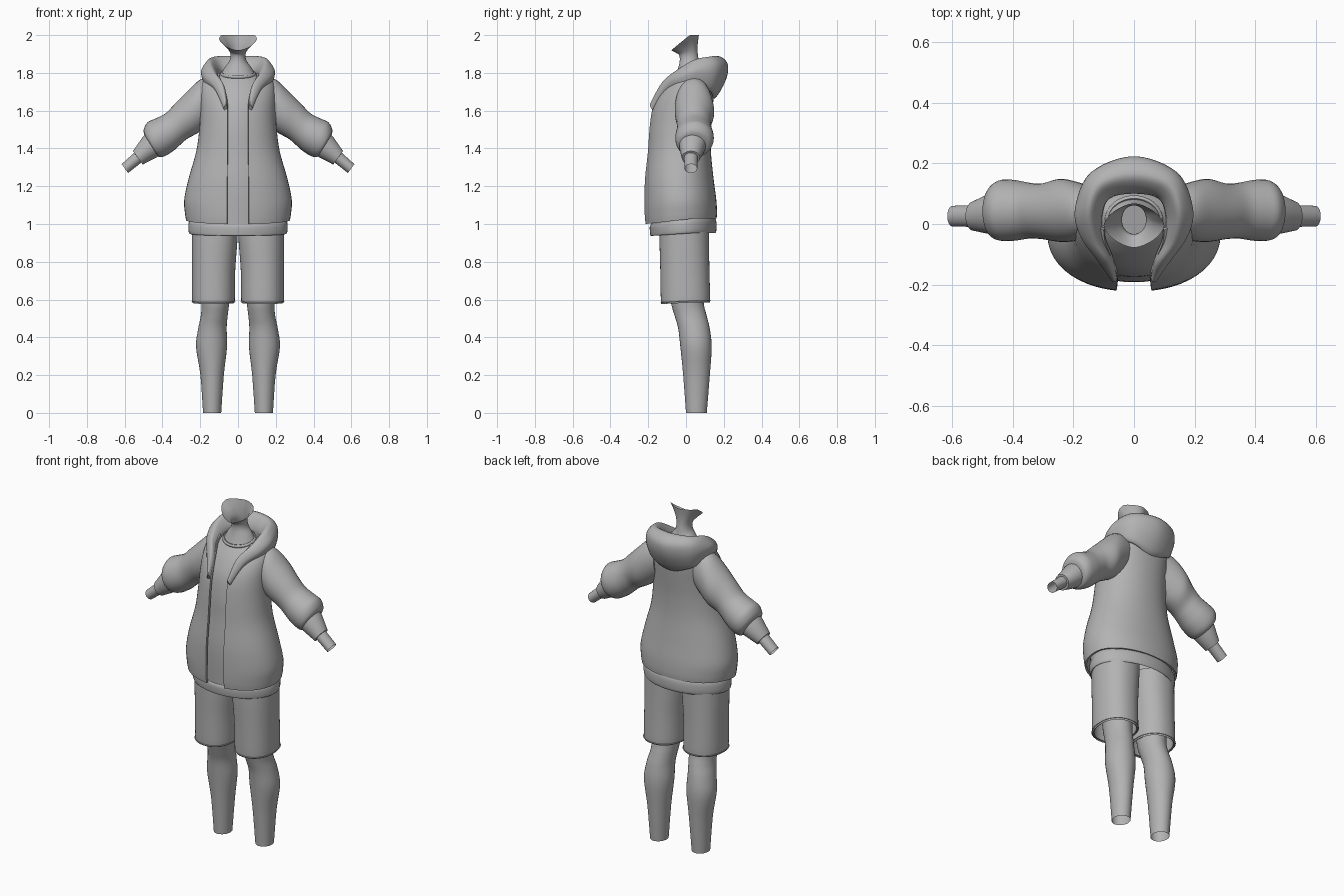
import bpy, math
from mathutils import Vector

grey = bpy.data.materials.new("plain_grey")
grey.diffuse_color = (0.45, 0.45, 0.45, 1)


def spow(v, e):
    return math.copysign(abs(v) ** e, v)


def ring(z, rx, yf, yb, tilt=0, cx=0, p=2.0, gap=0, n=48):
    """Horizontal oval from the front round to the front; tilt lifts the back, gap opens the front."""
    t0 = math.asin((gap / rx) ** (p / 2)) if gap else 0
    cy, ry = (yf + yb) / 2, (yb - yf) / 2
    pts = []
    for i in range(n + 1 if gap else n):
        t = t0 + (2 * math.pi - 2 * t0) * i / n
        y = -spow(math.cos(t), 2 / p)
        lift = tilt * min(1, (y + 1) * 0.75)
        pts.append(Vector((cx + rx * spow(math.sin(t), 2 / p), cy + ry * y, z + lift)))
    return pts


def limb_ring(tx, tz, bx, bz, cy, ry, n=32):
    """Oval across an arm, given its top and bottom points."""
    top, bot = Vector((tx, cy, tz)), Vector((bx, cy, bz))
    c, u, v = (top + bot) / 2, (top - bot) / 2, Vector((0, -ry, 0))
    return [c + u * math.cos(2 * math.pi * i / n) + v * math.sin(2 * math.pi * i / n) for i in range(n)]


def spline(pts, k, closed=False):
    """Smooth path through the points, k steps per span."""
    m, out = len(pts), []
    for i in range(m if closed else m - 1):
        q = [pts[j % m] if closed else pts[min(max(j, 0), m - 1)] for j in range(i - 1, i + 3)]
        for s in range(k):
            t = s / k
            out.append(0.5 * (2 * q[1] + (q[2] - q[0]) * t + (2 * q[0] - 5 * q[1] + 4 * q[2] - q[3]) * t * t
                              + (3 * q[1] - q[0] - 3 * q[2] + q[3]) * t ** 3))
    return out if closed else out + [pts[-1].copy()]


def smooth(rings, k=4):
    return [list(r) for r in zip(*[spline(col, k) for col in zip(*rings)])]


def finish(ob, mirror=False, thick=0, angle=45):
    ob.data.materials.append(grey)
    if thick:
        m = ob.modifiers.new("thickness", 'SOLIDIFY')
        m.thickness, m.offset = thick, -1
    if mirror:
        ob.modifiers.new("mirror", 'MIRROR')
    bpy.ops.object.select_all(action='DESELECT')
    ob.select_set(True)
    bpy.context.view_layer.objects.active = ob
    bpy.ops.object.convert(target='MESH')
    bpy.ops.object.shade_smooth_by_angle(angle=math.radians(angle))


def loft(name, rings, closed=True, caps=(), **kw):
    n = len(rings[0])
    faces = [(i * n + j, i * n + (j + 1) % n, (i + 1) * n + (j + 1) % n, (i + 1) * n + j)
             for i in range(len(rings) - 1) for j in range(n if closed else n - 1)]
    if 0 in caps:
        faces.append(tuple(reversed(range(n))))
    if 1 in caps:
        faces.append(tuple(range((len(rings) - 1) * n, len(rings) * n)))
    me = bpy.data.meshes.new(name)
    me.from_pydata([p for r in rings for p in r], [], faces)
    ob = bpy.data.objects.new(name, me)
    bpy.context.collection.objects.link(ob)
    finish(ob, **kw)


# Neck flaring into an open jaw rim
loft("neck_and_jaw", smooth([
    ring(1.775, 0.088, -0.06, 0.085, 0.03), ring(1.825, 0.068, -0.042, 0.075, 0.01),
    ring(1.865, 0.045, -0.033, 0.068), ring(1.895, 0.041, -0.037, 0.062, 0.01),
    ring(1.907, 0.062, -0.055, 0.062, 0.045, p=1.8), ring(1.92, 0.1, -0.078, 0.068, 0.08, p=1.6)]), caps=(0,))

# Shirt with a rounded hem
loft("shirt_hem", smooth([
    ring(0.955, 0.24, -0.17, 0.14, 0.015), ring(0.937, 0.255, -0.185, 0.155, 0.015),
    ring(0.95, 0.262, -0.19, 0.161, 0.02), ring(0.985, 0.262, -0.192, 0.161, 0.025),
    ring(1.0, 0.255, -0.185, 0.155, 0.03)], 3))
loft("shirt", smooth([
    ring(0.99, 0.255, -0.186, 0.145, 0.03), ring(1.2, 0.245, -0.192, 0.125),
    ring(1.38, 0.2, -0.178, 0.11), ring(1.5, 0.182, -0.172, 0.11), ring(1.62, 0.176, -0.152, 0.118),
    ring(1.7, 0.17, -0.115, 0.12), ring(1.75, 0.135, -0.08, 0.108, 0.015),
    ring(1.775, 0.085, -0.06, 0.085, 0.035)]))
bpy.ops.mesh.primitive_torus_add(major_segments=40, minor_segments=8, major_radius=0.085, minor_radius=0.009,
                                 location=(0, 0.012, 1.795), rotation=(math.radians(13), 0, 0))
collar = bpy.context.object
collar.name, collar.scale = "shirt_collar", (1.02, 0.9, 1)
finish(collar)

# Open jacket: height, half width, front, back, tilt, half opening
jacket = [(1.0, 0.275, -0.217, 0.162, 0.028, 0.058), (1.04, 0.281, -0.221, 0.164, 0.024, 0.058),
          (1.12, 0.285, -0.223, 0.16, 0.012, 0.058), (1.24, 0.262, -0.22, 0.146, 0, 0.057),
          (1.38, 0.222, -0.206, 0.132, 0, 0.056), (1.5, 0.205, -0.198, 0.132, 0, 0.055),
          (1.6, 0.2, -0.185, 0.14, 0, 0.055), (1.67, 0.2, -0.16, 0.146, 0, 0.06),
          (1.73, 0.197, -0.118, 0.147, 0, 0.075), (1.775, 0.178, -0.075, 0.14, 0, 0.095),
          (1.8, 0.145, -0.04, 0.125, 0, 0.1)]
loft("jacket_body", smooth([ring(z, w, f, b, t, p=2.15, gap=g) for z, w, f, b, t, g in jacket]),
     closed=False, thick=0.012)

# Puffed sleeves, cuffs and bare wrists
loft("sleeves", smooth([limb_ring(*s) for s in [
    (0.13, 1.785, 0.13, 1.55, 0.04, 0.08), (0.2, 1.765, 0.185, 1.5, 0.042, 0.098),
    (0.265, 1.705, 0.225, 1.475, 0.045, 0.104), (0.335, 1.635, 0.27, 1.45, 0.042, 0.092),
    (0.385, 1.585, 0.305, 1.42, 0.044, 0.092), (0.44, 1.557, 0.345, 1.385, 0.045, 0.1),
    (0.48, 1.537, 0.39, 1.358, 0.045, 0.101), (0.5, 1.495, 0.418, 1.355, 0.042, 0.088),
    (0.49, 1.46, 0.435, 1.37, 0.038, 0.062)]]), caps=(0, 1), mirror=True)
loft("cuffs", [limb_ring(*s) for s in [
    (0.49, 1.475, 0.415, 1.368, 0.034, 0.07), (0.505, 1.46, 0.43, 1.353, 0.034, 0.069),
    (0.556, 1.386, 0.504, 1.315, 0.026, 0.048), (0.552, 1.38, 0.507, 1.319, 0.026, 0.038)]],
    caps=(1,), mirror=True)
loft("wrists", [limb_ring(*s) for s in [
    (0.535, 1.39, 0.497, 1.337, 0.026, 0.036), (0.616, 1.317, 0.582, 1.27, 0.026, 0.034)]], mirror=True)

# Folded hood: inner rim, top, outer, lower outer and tucked points at each station
hood_half = [
    [(.056, -.178, 1.61), (.061, -.19, 1.635), (.07, -.191, 1.625), (.076, -.182, 1.61), (.066, -.17, 1.6)],
    [(.066, -.125, 1.70), (.083, -.128, 1.745), (.108, -.127, 1.74), (.122, -.118, 1.715), (.1, -.1, 1.68)],
    [(.1, -.05, 1.76), (.125, -.055, 1.808), (.16, -.045, 1.805), (.18, -.035, 1.775), (.16, -.03, 1.73)],
    [(.104, .03, 1.79), (.142, .04, 1.866), (.178, .05, 1.845), (.194, .055, 1.8), (.165, .05, 1.73)],
    [(.078, .085, 1.81), (.108, .125, 1.886), (.138, .165, 1.855), (.142, .165, 1.78), (.12, .13, 1.70)],
    [(0, .1, 1.81), (0, .155, 1.89), (0, .22, 1.85), (0, .208, 1.755), (0, .14, 1.662)]]
stations = [[Vector(p) for p in s] for s in hood_half]
stations += [[Vector((-p.x, p.y, p.z)) for p in s] for s in reversed(stations[:-1])]
stations = [list(reversed(s)) for s in stations]
loft("hood", smooth([spline(s, 5, True) for s in stations], 6), caps=(0, 1), angle=60)

# Shorts and lower legs
loft("shorts", smooth([
    ring(0.58, 0.108, -0.128, 0.123, 0.008, 0.13, 2.2), ring(0.592, 0.113, -0.133, 0.128, 0.008, 0.13, 2.2),
    ring(0.75, 0.114, -0.136, 0.124, 0, 0.129, 2.2), ring(0.9, 0.12, -0.14, 0.122, 0, 0.124, 2.2),
    ring(1.0, 0.122, -0.14, 0.122, 0, 0.121, 2.2)]), mirror=True, thick=0.01)
loft("legs", smooth([ring(z, r, f, b, cx=c, n=32) for z, r, f, b, c in [
    (0, 0.048, 0.0, 0.11, 0.137), (0.2, 0.062, -0.015, 0.126, 0.137), (0.35, 0.082, -0.03, 0.136, 0.14),
    (0.45, 0.075, -0.042, 0.125, 0.135), (0.52, 0.071, -0.062, 0.108, 0.125),
    (0.6, 0.075, -0.082, 0.092, 0.12), (0.8, 0.09, -0.1, 0.09, 0.12)]]), mirror=True)
